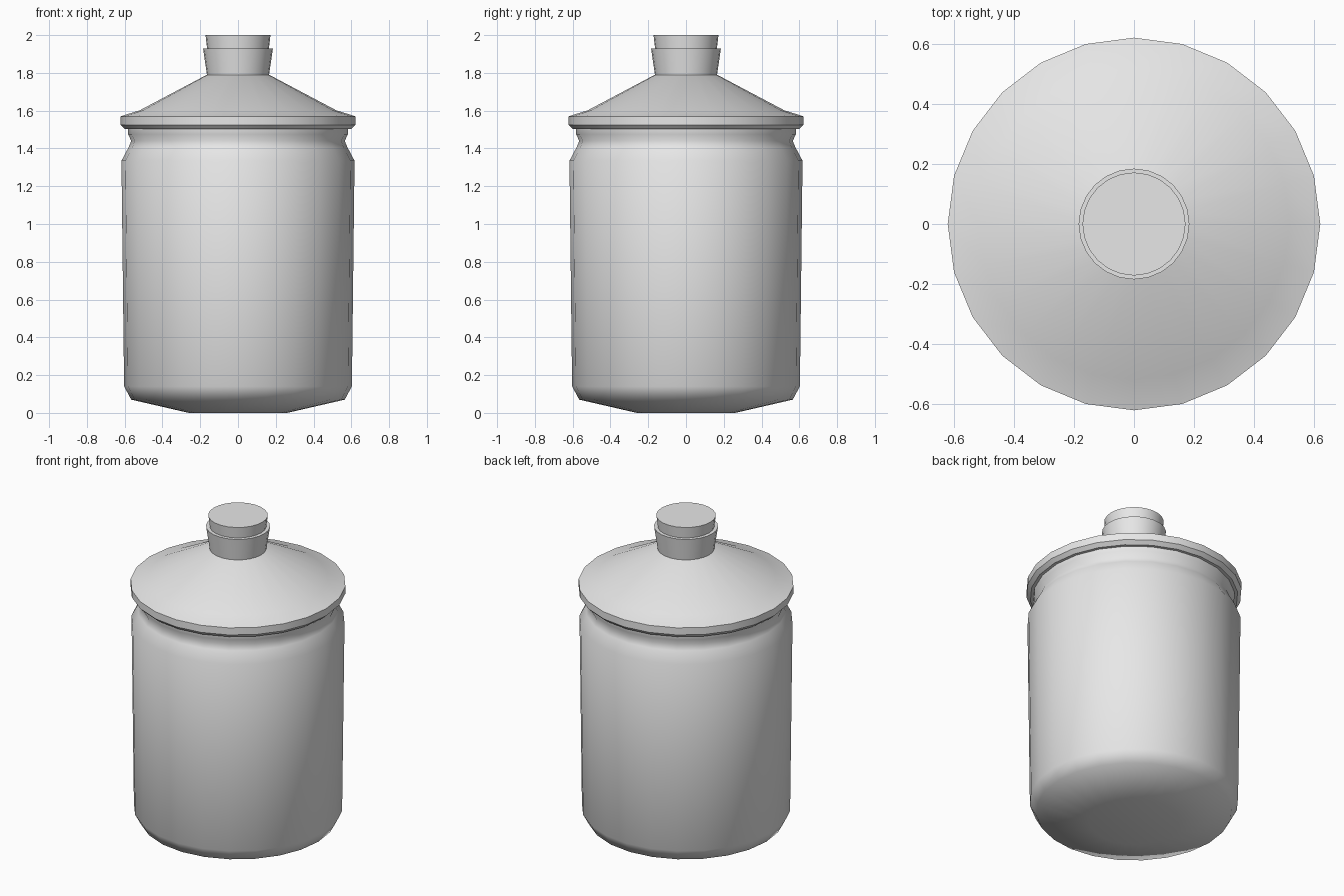
import bpy
import bmesh
from math import cos, sin, tau, radians

SIDES = 24

if "Cube" in bpy.data.objects:
    bpy.data.objects.remove(bpy.data.objects["Cube"], do_unlink=True)

grey = bpy.data.materials.new("plain_grey")
grey.use_nodes = True
COLOR = (0.8, 0.8, 0.8, 1)
grey.diffuse_color = COLOR
grey.node_tree.nodes["Principled BSDF"].inputs["Base Color"].default_value = COLOR


def lathe(name, profile, smooth_angle):
    """Spin a bottom-to-top list of (radius, height) and cap both ends."""
    bm = bmesh.new()
    rings = [[bm.verts.new((r * cos(tau * i / SIDES), r * sin(tau * i / SIDES), z))
              for i in range(SIDES)] for r, z in profile]
    for low, high in zip(rings, rings[1:]):
        for i in range(SIDES):
            j = (i + 1) % SIDES
            bm.faces.new((low[i], low[j], high[j], high[i]))
    bm.faces.new(rings[0][::-1])
    bm.faces.new(rings[-1])
    mesh = bpy.data.meshes.new(name)
    bm.to_mesh(mesh)
    bm.free()
    mesh.materials.append(grey)
    obj = bpy.data.objects.new(name, mesh)
    bpy.context.collection.objects.link(obj)
    bpy.ops.object.select_all(action="DESELECT")
    obj.select_set(True)
    bpy.context.view_layer.objects.active = obj
    bpy.ops.object.shade_smooth_by_angle(angle=radians(smooth_angle))


# Jar body: shallow domed base, nearly straight wall, grooved neck
lathe("jar_body", [(0.26, 0), (0.565, 0.07), (0.603, 0.14), (0.617, 1.335),
                   (0.58, 1.405), (0.565, 1.44), (0.582, 1.475), (0.582, 1.51)], 50)

# Lid: chamfered rim and conical top
lathe("lid", [(0.6, 1.503), (0.622, 1.525), (0.622, 1.57),
              (0.52, 1.602), (0.165, 1.79)], 35)

# Flared collar on the lid
lathe("lid_collar", [(0.163, 1.78), (0.185, 1.93)], 35)

# Tapered stopper in the collar
lathe("stopper", [(0.16, 1.9), (0.172, 2.0)], 35)
